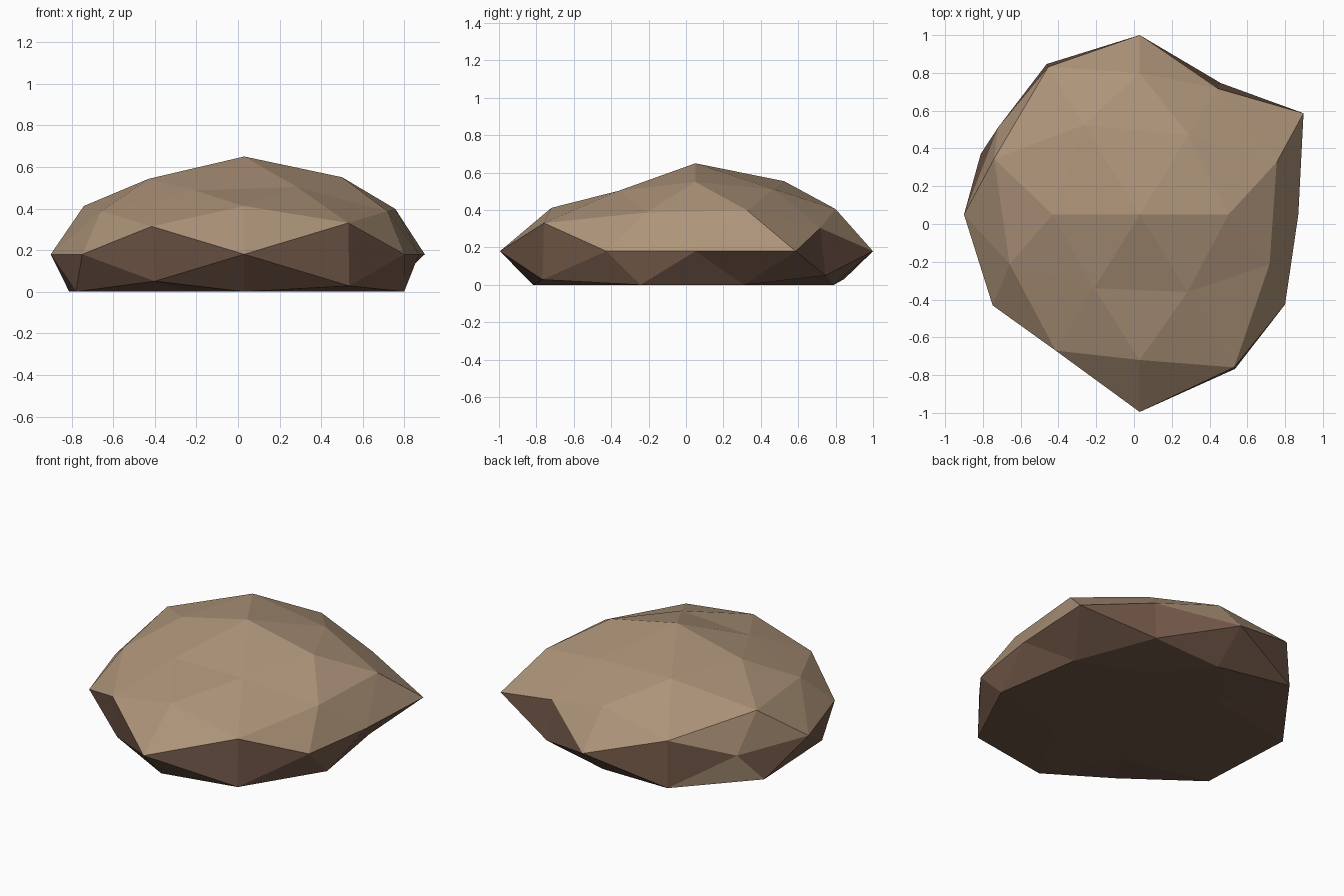
import bpy, bmesh
from mathutils import Vector

if "Cube" in bpy.data.objects:
    bpy.data.objects.remove(bpy.data.objects["Cube"])

CENTRE = Vector((0.03, 0.05, 0.18))
FLATTEN = 0.487          # height of the boulder relative to its width
A, B = 0.5257, 0.8507    # icosahedron corner coordinates

# Sign order for each group: (- - -) (- - +) (- + -) (- + +) (+ - -) (+ - +) (+ + -) (+ + +),
# skipping the axes whose coordinate is zero.
GROUPS = [
    # icosahedron corners
    ((A, 0, B), [0.88, 0.875, 0.88, 0.894]),
    ((0, B, A), [1.02, 0.905, 0.87, 0.881]),
    ((B, A, 0), [0.915, 0.88, 0.905, 1.02]),
    # edge midpoints lying on the axes
    ((1, 0, 0), [0.93, 0.84]),
    ((0, 1, 0), [1.045, 0.95]),
    ((0, 0, 1), [0.90, 0.965]),
    # remaining edge midpoints
    ((0.5, 0.809, 0.309), [0.86, 0.89, 0.985, 0.967, 1.01, 1.0, 0.86, 0.825]),
    ((0.809, 0.309, 0.5), [1.0, 0.85, 1.04, 0.953, 0.95, 0.85, 0.84, 0.897]),
    ((0.309, 0.5, 0.809), [0.85, 0.78, 0.85, 0.95, 0.85, 0.82, 0.85, 0.84]),
]


def signed(base):
    """All sign variants of a direction, skipping zero coordinates."""
    out = [()]
    for c in base:
        out = [o + (s,) for o in out for s in ((-c, c) if c else (0,))]
    return [Vector(o).normalized() for o in out]


def material(name, rgb):
    m = bpy.data.materials.new(name)
    m.diffuse_color = (*rgb, 1)
    m.use_nodes = True
    m.node_tree.nodes["Principled BSDF"].inputs["Base Color"].default_value = m.diffuse_color
    return m


# Faceted ball: hull of the 42 directions gives 80 triangles
bm = bmesh.new()
radius = {}
for base, radii in GROUPS:
    for d, r in zip(signed(base), radii):
        radius[bm.verts.new(d)] = r
bmesh.ops.convex_hull(bm, input=bm.verts[:])

# Push each corner in or out, squash, and flatten the underside on the ground
for v, r in radius.items():
    p = CENTRE + Vector((v.co.x, v.co.y, v.co.z * FLATTEN)) * r
    p.z = max(p.z, 0)
    v.co = p
bmesh.ops.recalc_face_normals(bm, faces=bm.faces[:])

# Weathered tan above, earthy brown around the base, one pale chip low at the back left
chip = Vector((-0.66, 0.58, 0.07))
for f in bm.faces:
    c = f.calc_center_median()
    f.material_index = 0 if c.z > 0.225 or (c - chip).length < 0.06 else 1
    f.smooth = False

mesh = bpy.data.meshes.new("boulder")
bm.to_mesh(mesh)
bm.free()
mesh.materials.append(material("tan stone", (0.42, 0.295, 0.192)))
mesh.materials.append(material("brown stone", (0.17, 0.098, 0.066)))
boulder = bpy.data.objects.new("boulder", mesh)
bpy.context.collection.objects.link(boulder)
